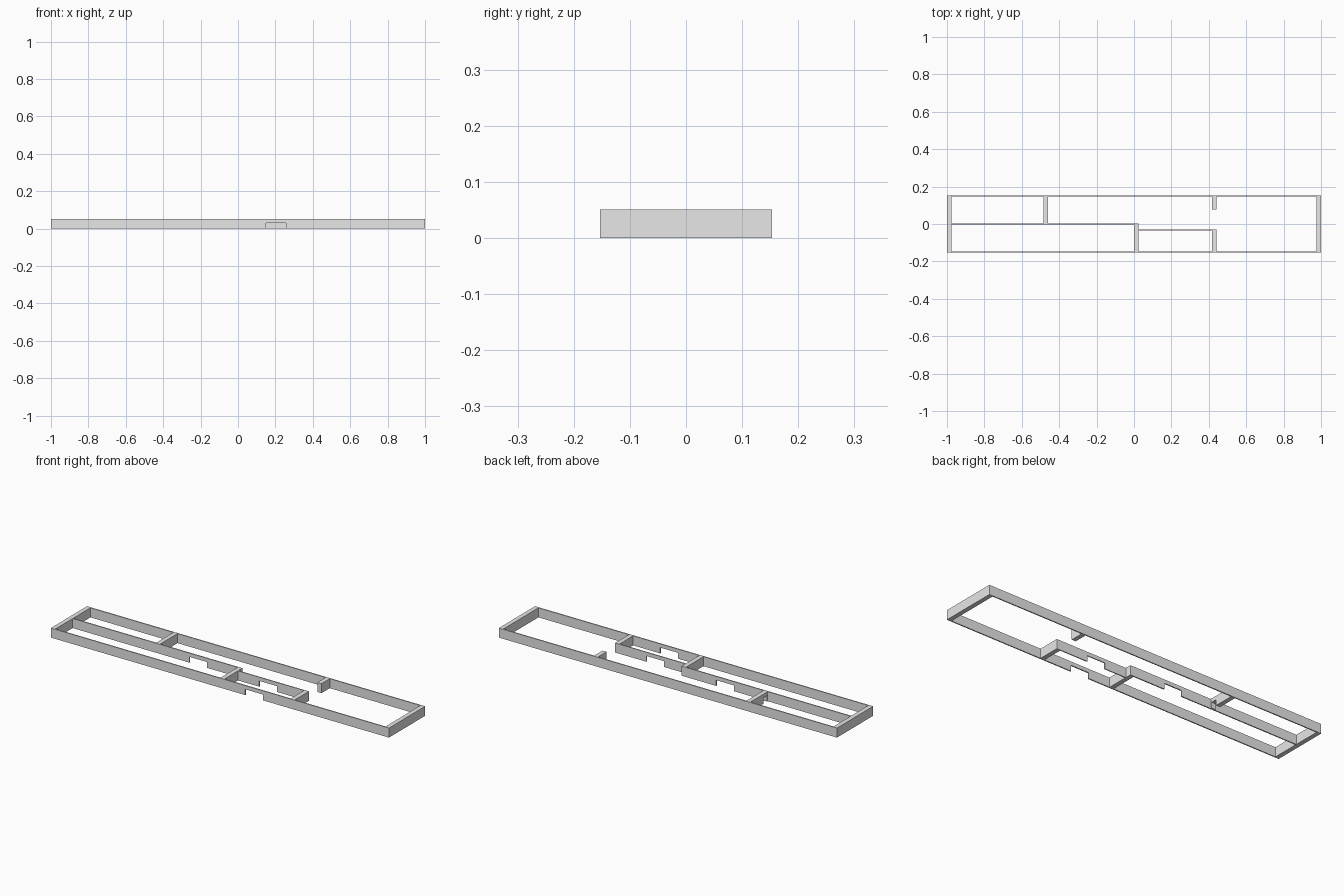
import bpy, bmesh
from mathutils import Vector

if "Cube" in bpy.data.objects:
    bpy.data.objects.remove(bpy.data.objects["Cube"])

H, DOOR_H = 0.051, 0.031      # wall height, doorway height
E, T = 0.024, 0.006           # cross wall and long wall thickness
Y = 0.153                     # half depth

mat = bpy.data.materials.new("wall grey")
mat.diffuse_color = (0.8, 0.8, 0.8, 1)
mat.use_nodes = True
mat.node_tree.nodes["Principled BSDF"].inputs["Base Color"].default_value = mat.diffuse_color


def wall(name, axis, start, end, low, thick, door=None):
    """Extrude a wall's side profile, with an optional doorway, across its thickness."""
    prof = [(start, 0)]
    if door:
        a, b = door
        prof += [(a, 0), (a, DOOR_H), (b, DOOR_H), (b, 0)]
    prof += [(end, 0), (end, H), (start, H)]
    along_x = axis == "x"
    bm = bmesh.new()
    verts = [bm.verts.new((u, low, z) if along_x else (low, u, z)) for u, z in prof]
    face = bm.faces.new(verts)
    ext = bmesh.ops.extrude_face_region(bm, geom=[face])["geom"]
    step = Vector((0, thick, 0)) if along_x else Vector((thick, 0, 0))
    bmesh.ops.translate(bm, vec=step,
                        verts=[g for g in ext if isinstance(g, bmesh.types.BMVert)])
    bmesh.ops.recalc_face_normals(bm, faces=bm.faces)
    me = bpy.data.meshes.new(name)
    bm.to_mesh(me)
    bm.free()
    me.materials.append(mat)
    bpy.context.collection.objects.link(bpy.data.objects.new(name, me))


# Outer walls
wall("left_end_wall", "y", -Y, Y, -1, E)
wall("right_end_wall", "y", -Y, Y, 1 - E, E)
wall("front_wall", "x", -1 + E, 1 - E, -Y, T, (0.15, 0.256))
wall("back_wall", "x", -1 + E, 1 - E, Y - T, T)

# Long inner walls with doorways
wall("middle_wall", "x", -1 + E, 0, -T / 2, T, (-0.285, -0.18))
wall("corridor_wall", "x", E, 0.416, -0.035, 0.005, (0.15, 0.256))

# Cross walls
wall("back_cross_wall", "y", T / 2, Y - T, -0.485, E, (0.009, 0.04))
wall("centre_cross_wall", "y", -Y + T, T / 2, 0, E)
wall("right_cross_wall", "y", -Y + T, -0.03, 0.416, E)
wall("right_stub_wall", "y", 0.077, Y - T, 0.416, E)
